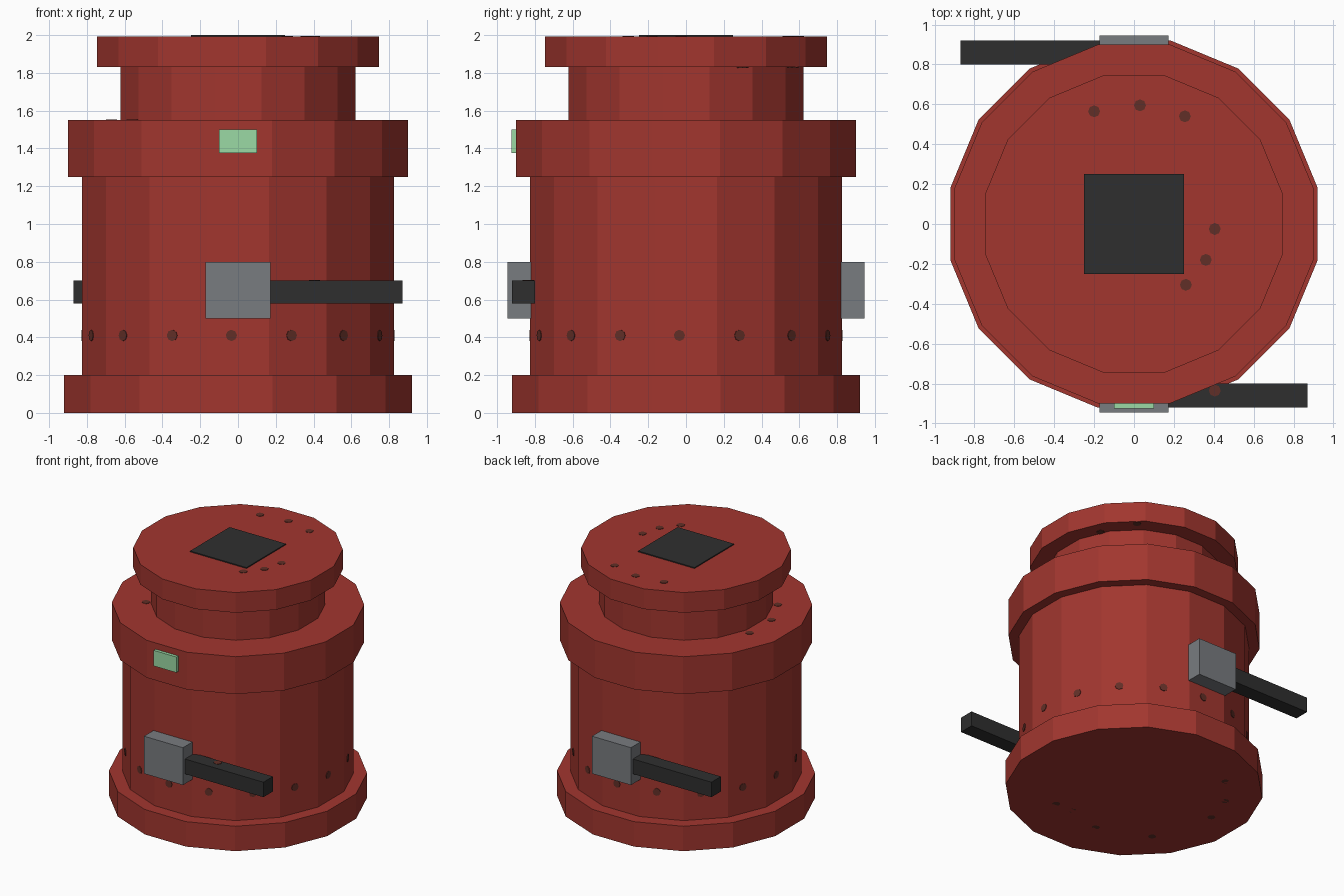
import bpy, math
from mathutils import Matrix, Vector

if "Cube" in bpy.data.objects:
    bpy.data.objects.remove(bpy.data.objects["Cube"])


def material(name, rgb):
    m = bpy.data.materials.new(name)
    m.use_nodes = True
    m.diffuse_color = (*rgb, 1)
    m.node_tree.nodes["Principled BSDF"].inputs["Base Color"].default_value = (*rgb, 1)
    return m


RED = material("painted red", (0.36, 0.037, 0.028))
GREY = material("steel grey", (0.19, 0.20, 0.215))
BLACK = material("black", (0.028, 0.028, 0.028))
GREEN = material("pale green", (0.33, 0.70, 0.376))
BROWN = material("dark rust", (0.12, 0.028, 0.02))

SIDES = 16
STEP = 2 * math.pi / SIDES


def finish(name, mat):
    ob = bpy.context.object
    ob.name = name
    ob.data.materials.append(mat)
    return ob


def drum(name, half_width, bottom, top):
    """Sixteen-sided drum with a flat side facing each axis."""
    bpy.ops.mesh.primitive_cylinder_add(
        vertices=SIDES, radius=half_width / math.cos(STEP / 2),
        depth=top - bottom, location=(0, 0, (bottom + top) / 2))
    ob = finish(name, RED)
    ob.data.transform(Matrix.Rotation(STEP / 2, 4, "Z"))


def box(name, low, high, mat, turn=0):
    low, high = Vector(low), Vector(high)
    bpy.ops.mesh.primitive_cube_add(size=1)
    ob = finish(name, mat)
    ob.data.transform(Matrix.Rotation(turn, 4, "Z")
                      @ Matrix.Translation((low + high) / 2)
                      @ Matrix.Diagonal((*(high - low), 1)))


def rivet(name, position, normal):
    bpy.ops.mesh.primitive_cylinder_add(
        vertices=8, radius=0.03, depth=0.006, location=position,
        rotation=Vector(normal).to_track_quat("Z", "Y").to_euler())
    finish(name, BROWN)


# Stacked body
drum("base", 0.92, 0, 0.2)
drum("barrel", 0.825, 0.2, 1.25)
drum("shoulder", 0.9, 1.25, 1.55)
drum("neck", 0.622, 1.55, 1.83)
drum("cap", 0.747, 1.83, 1.992)

# Top hatch and front indicator
box("top_hatch", (-0.25, -0.25, 1.985), (0.25, 0.25, 2), BLACK)
box("indicator_light", (-0.1, -0.925, 1.375), (0.1, -0.88, 1.5), GREEN)

# A bracket and lever on the front, repeated on the back
for side, turn in (("front", 0), ("back", math.pi)):
    box(side + "_bracket", (-0.173, -0.945, 0.5), (0.173, -0.8, 0.8), GREY, turn)
    box(side + "_lever", (0, -0.92, 0.58), (0.87, -0.8, 0.7), BLACK, turn)

# Ring of rivets, one on each barrel side
for i in range(SIDES):
    a = i * STEP
    out = Vector((math.cos(a), math.sin(a), 0))
    along = Vector((-math.sin(a), math.cos(a), 0))
    rivet("barrel_rivet", out * 0.826 - along * 0.035 + Vector((0, 0, 0.41)), out)

# Loose rivets on the horizontal faces
UP, DOWN = (0, 0, 1), (0, 0, -1)
groups = [
    ("cap_rivet", 1.992, UP, [(-0.2, 0.565), (0.03, 0.595), (0.255, 0.54),
                              (0.405, -0.025), (0.36, -0.18), (0.26, -0.305)]),
    ("shoulder_rivet", 1.55, UP, [(-0.56, -0.365), (-0.67, -0.125), (-0.67, 0.15)]),
    ("lever_rivet", 0.7, UP, [(0.405, -0.835)]),
    ("cap_underside_rivet", 1.83, DOWN, [(0.445, 0.565), (0.57, 0.3)]),
    ("base_underside_rivet", 0.003, DOWN, [(-0.42, 0.535), (-0.6, 0.315), (-0.675, 0.07),
                                       (-0.525, -0.42), (-0.125, -0.58),
                                       (0.16, -0.505), (0.315, -0.505)]),
]
for name, z, normal, spots in groups:
    for x, y in spots:
        rivet(name, (x, y, z), normal)
